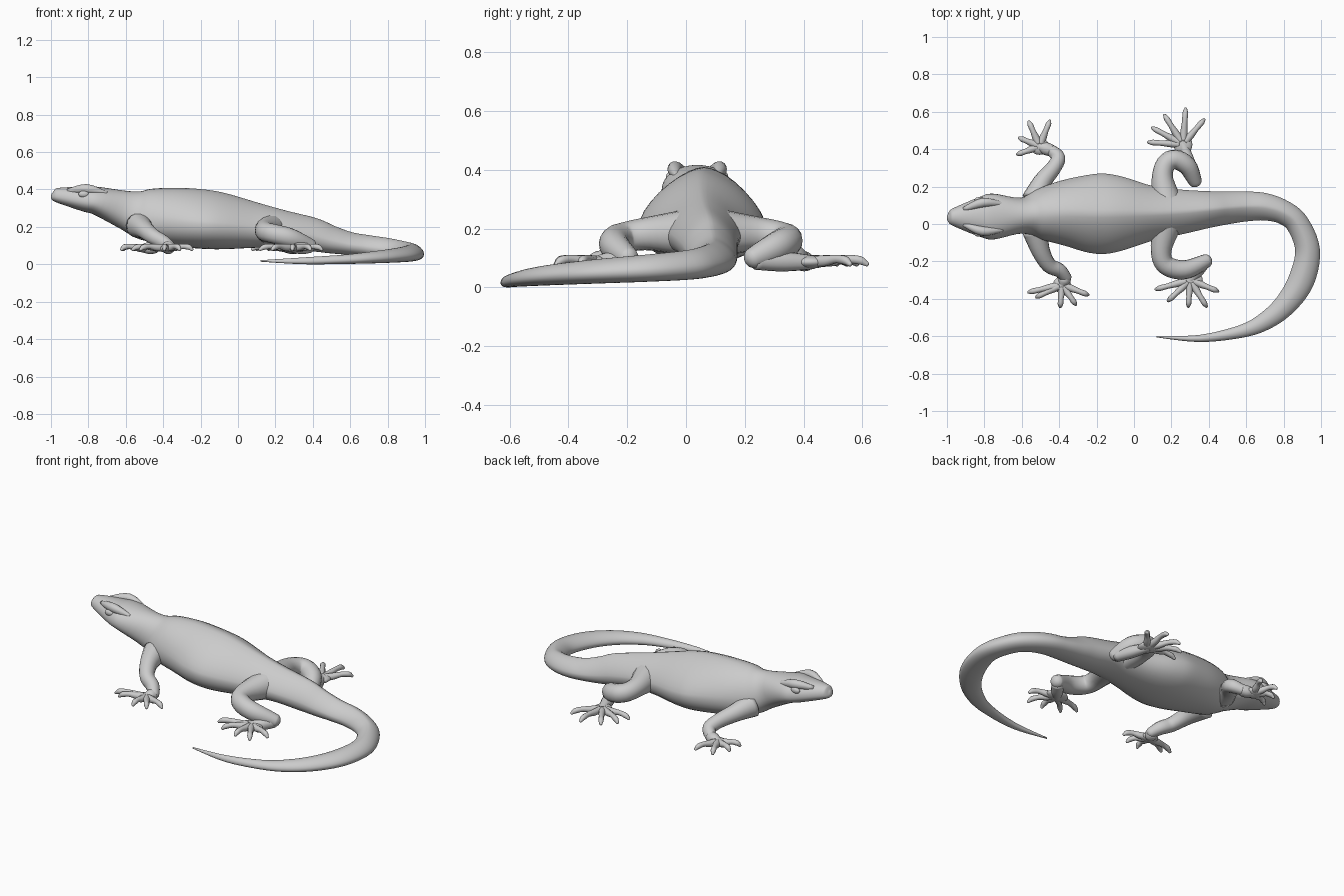
import bpy, bmesh, math
from mathutils import Vector

if "Cube" in bpy.data.objects:
    bpy.data.objects.remove(bpy.data.objects["Cube"])

UP = Vector((0, 0, 1))


def spline(rows, n):
    """Catmull-Rom refinement of rows of numbers."""
    out = []
    for i in range(len(rows) - 1):
        a, b, c, d = (rows[max(0, min(len(rows) - 1, i + k))] for k in (-1, 0, 1, 2))
        for s in range(n):
            t = s / n
            out.append([q + 0.5 * t * (r - p + t * (2 * p - 5 * q + 4 * r - u + t * (3 * (q - r) + u - p)))
                        for p, q, r, u in zip(a, b, c, d)])
    return out + [list(rows[-1])]


def loft(bm, rows, sides, n=4):
    """Skin through rows of x, y, z, half width, height above, height below, upper roundness."""
    rows = spline(rows, n)
    rings = []
    for i, (x, y, z, w, hi, lo, p) in enumerate(rows):
        t = (Vector(rows[min(i + 1, len(rows) - 1)][:3]) - Vector(rows[max(i - 1, 0)][:3])).normalized()
        side = UP.cross(t).normalized()
        up = t.cross(side)
        ring = []
        for k in range(sides):
            a = 2 * math.pi * k / sides
            c, s = math.cos(a), math.sin(a)
            e = 2 / p if s > 0 else 0.9
            u = math.copysign(abs(c) ** e, c) * w
            v = math.copysign(abs(s) ** e, s) * (hi if s > 0 else lo)
            ring.append(bm.verts.new(Vector((x, y, z)) + side * u + up * v))
        rings.append(ring)
    for a, b in zip(rings, rings[1:]):
        for k in range(sides):
            j = (k + 1) % sides
            bm.faces.new((a[k], a[j], b[j], b[k]))
    bm.faces.new(rings[0][::-1])
    bm.faces.new(rings[-1])


def tube(bm, pts, sides=16):
    """Round limb through points of x, y, z, radius, with a rounded far end."""
    p, q = Vector(pts[-2][:3]), Vector(pts[-1][:3])
    d, r = (q - p).normalized(), pts[-1][3]
    ends = [(*(q + d * r * f), r * math.sqrt(1.002 - f * f)) for f in (0.6, 0.9, 1)]
    loft(bm, [(x, y, z, r, r, r, 2) for x, y, z, r in list(pts) + ends], sides)


def ball(bm, centre, size):
    for v in bmesh.ops.create_uvsphere(bm, u_segments=20, v_segments=12, radius=1)["verts"]:
        v.co = Vector([c + k * s for c, k, s in zip(centre, v.co, size)])


def finish(bm, name):
    bmesh.ops.recalc_face_normals(bm, faces=bm.faces)
    for f in bm.faces:
        f.smooth = True
    me = bpy.data.meshes.new(name)
    bm.to_mesh(me)
    bm.free()
    bpy.context.collection.objects.link(bpy.data.objects.new(name, me))


def section(x, y, w, b, t, p):
    """Body cross-section, widest below mid height."""
    return (x, y, b + .42 * (t - b), w, .58 * (t - b), .42 * (t - b), p)


# Head and trunk: x, y, half width, bottom z, top z
trunk = [
    (-.998, .038, .008, .36, .38), (-.985, .037, .035, .34, .40), (-.95, .037, .055, .325, .411),
    (-.82, .038, .108, .282, .416), (-.75, .04, .122, .262, .415), (-.60, .045, .096, .185, .396),
    (-.50, .053, .138, .13, .404), (-.35, .06, .182, .10, .41), (-.20, .055, .214, .084, .401),
    (-.08, .056, .202, .08, .38), (.10, .058, .146, .088, .328), (.25, .065, .12, .092, .286),
    (.40, .078, .098, .07, .248), (.50, .087, .088, .058, .206), (.60, .094, .08, .05, .172),
]
# Tail curl: x, y, half width; the height falls evenly to the tip
tail = [(.70, .092, .073), (.80, .062, .064), (.875, 0, .062), (.928, -.14, .066), (.895, -.30, .07),
        (.81, -.43, .06), (.70, -.52, .048), (.57, -.575, .034), (.35, -.612, .019), (.12, -.602, .004)]
rows = [section(*r, min(2.05, max(1.5, 1.18 - 1.3 * r[0]))) for r in trunk]
for i, (x, y, w) in enumerate(tail):
    f = i / (len(tail) - 1)
    top = .155 - .133 * f
    rows.append(section(x, y, w, max(.042 * (1 - f) ** 2, top - 2 * w), top, 1.6 + .4 * f))
bm = bmesh.new()
loft(bm, rows, 36, 5)
finish(bm, "body_and_tail")

# Brow ridges and eyes on both sides of the head
for label, s in (("left", 1), ("right", -1)):
    bm = bmesh.new()
    tube(bm, [(-.91, .038 + s * .04, .392, .012), (-.81, .038 + s * .076, .404, .025),
              (-.71, .038 + s * .07, .38, .012)])
    finish(bm, label + "_brow")
    bm = bmesh.new()
    ball(bm, (-.825, .038 + s * .092, .375), (.028, .014, .018))
    finish(bm, label + "_eye")

# Height and radius along a front and a hind leg, shared by both sides
front = [(.21, .07), (.187, .05), (.15, .041), (.12, .038), (.095, .031)]
hind = [(.185, .085), (.183, .058), (.172, .052), (.16, .052), (.14, .05), (.103, .038)]

# Each limb: profile, path from trunk to heel, palm centre, palm half sizes, toe tips
limbs = {
    "front_left": (front, [(-.53, .13), (-.49, .225), (-.43, .30), (-.405, .355), (-.44, .392)],
                   (-.505, .415), (.052, .045),
                   [(-.63, .37), (-.62, .463), (-.565, .555), (-.447, .56)]),
    "front_right": (front, [(-.53, -.03), (-.50, -.14), (-.455, -.22), (-.40, -.247), (-.366, -.283)],
                    (-.385, -.325), (.048, .045),
                    [(-.575, -.367), (-.53, -.395), (-.395, -.45), (-.307, -.437), (-.237, -.382)]),
    "hind_left": (hind, [(.18, .10), (.152, .24), (.17, .32), (.22, .345), (.285, .31), (.324, .235)],
                  (.262, .425), (.05, .058),
                  [(.065, .438), (.088, .52), (.157, .592), (.277, .628), (.382, .567)]),
    "hind_right": (hind, [(.18, .02), (.147, -.12), (.155, -.20), (.205, -.237), (.285, -.242), (.38, -.2)],
                   (.30, -.30), (.068, .048),
                   [(.105, -.352), (.175, -.418), (.29, -.45), (.393, -.45), (.458, -.363)]),
}
toe = [(.1, .088, .02), (.35, .09, .019), (.6, .096, .0145), (.82, .092, .015), (.93, .08, .009)]
for name, (profile, path, palm, size, tips) in limbs.items():
    # Leg
    bm = bmesh.new()
    tube(bm, [(*p, *zr) for p, zr in zip(path, profile)])
    finish(bm, name + "_leg")
    # Foot with palm and splayed toes
    bm = bmesh.new()
    h, c = Vector(path[-1]), Vector(palm)
    tube(bm, [(*h, .092, .032), (*((h + c) / 2), .088, .034), (*c, .085, .024)])
    ball(bm, (*c, .086), (*size, .022))
    for tip in tips:
        d = Vector(tip) - c
        tube(bm, [(*(c + d * f), z, r) for f, z, r in toe], 10)
    finish(bm, name + "_foot")
